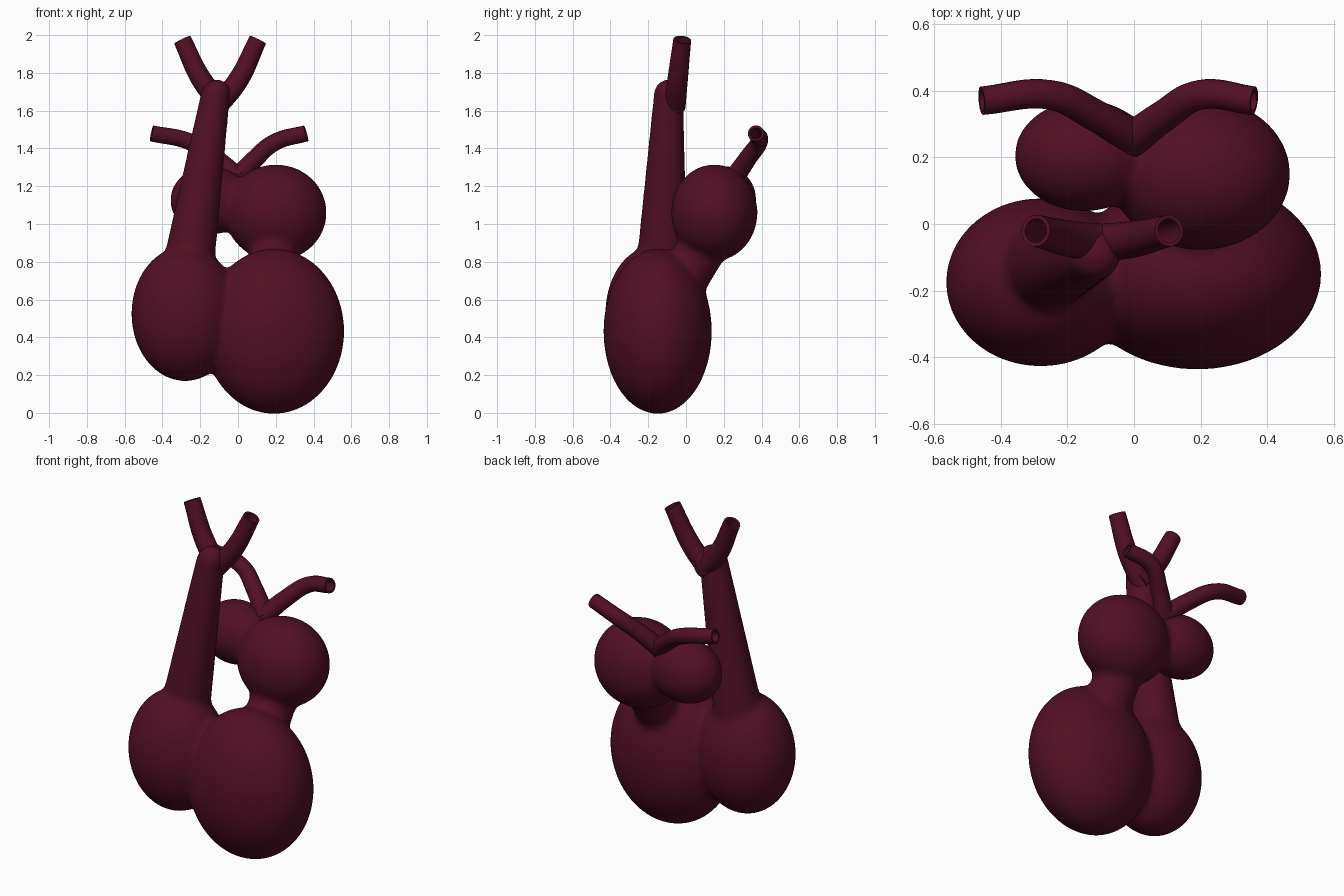
import bpy, bmesh, math
from mathutils import Vector, Matrix

cube = bpy.data.objects.get("Cube")
if cube:
    bpy.data.objects.remove(cube)

# Single dark red material
flesh = bpy.data.materials.new("dark_red_flesh")
flesh.use_nodes = True
COLOUR = (0.085, 0.005, 0.018, 1)
flesh.diffuse_color = COLOUR
flesh.node_tree.nodes["Principled BSDF"].inputs["Base Color"].default_value = COLOUR


def activate(ob):
    bpy.ops.object.select_all(action="DESELECT")
    ob.select_set(True)
    bpy.context.view_layer.objects.active = ob


def ellipsoid(bm, centre, radii):
    matrix = Matrix.Translation(centre) @ Matrix.Diagonal((*radii, 1))
    bmesh.ops.create_uvsphere(bm, u_segments=64, v_segments=32, radius=1, matrix=matrix)


def taper(bm, start, end, r1, r2):
    start, end = Vector(start), Vector(end)
    axis = end - start
    turn = axis.to_track_quat("Z", "Y").to_matrix().to_4x4()
    bmesh.ops.create_cone(bm, cap_ends=True, segments=48, radius1=r1, radius2=r2,
                          depth=axis.length,
                          matrix=Matrix.Translation((start + end) / 2) @ turn)


# Chambers, neck and trunk, fused with soft fillets
bm = bmesh.new()
ellipsoid(bm, (0.19, -0.15, 0.432), (0.373, 0.287, 0.438))    # left ventricle
ellipsoid(bm, (-0.28, -0.175, 0.525), (0.285, 0.253, 0.358))  # right ventricle
ellipsoid(bm, (0.2, 0.15, 1.06), (0.27, 0.229, 0.256))        # left atrium
ellipsoid(bm, (-0.15, 0.205, 1.125), (0.21, 0.168, 0.183))    # right atrium
taper(bm, (0.18, -0.06, 0.63), (0.19, 0.12, 0.93), 0.13, 0.13)
taper(bm, (-0.275, -0.13, 0.7), (-0.115, -0.092, 1.71), 0.142, 0.077)
ellipsoid(bm, (-0.112, -0.092, 1.7), (0.075, 0.075, 0.068))
mesh = bpy.data.meshes.new("heart_body")
bm.to_mesh(mesh)
bm.free()
body = bpy.data.objects.new("heart_body", mesh)
bpy.context.collection.objects.link(body)
body.data.materials.append(flesh)
activate(body)
remesh = body.modifiers.new("fuse", "REMESH")
remesh.mode = "VOXEL"
remesh.voxel_size = 0.014
remesh.use_smooth_shade = True
smooth = body.modifiers.new("fillet", "SMOOTH")
smooth.factor = 0.5
smooth.iterations = 22
for name in ("fuse", "fillet"):
    bpy.ops.object.modifier_apply(modifier=name)
bpy.ops.object.shade_smooth()


# Hollow vessels swept along curves
def vessel(name, points, radii, wall=0.012):
    curve = bpy.data.curves.new(name, "CURVE")
    curve.dimensions = "3D"
    curve.bevel_depth = 1
    curve.bevel_resolution = 6
    curve.resolution_u = 10
    spline = curve.splines.new("BEZIER")
    spline.bezier_points.add(len(points) - 1)
    for bp, co, r in zip(spline.bezier_points, points, radii):
        bp.co, bp.radius = co, r
        bp.handle_left_type = bp.handle_right_type = "AUTO"
    ob = bpy.data.objects.new(name, curve)
    bpy.context.collection.objects.link(ob)
    activate(ob)
    bpy.ops.object.convert(target="MESH")
    ob = bpy.context.object
    bm = bmesh.new()
    bm.from_mesh(ob.data)
    bmesh.ops.remove_doubles(bm, verts=bm.verts, dist=0.0001)
    bmesh.ops.recalc_face_normals(bm, faces=bm.faces)
    bm.to_mesh(ob.data)
    bm.free()
    ob.data.materials.clear()
    ob.data.materials.append(flesh)
    shell = ob.modifiers.new("wall", "SOLIDIFY")
    shell.thickness = wall
    shell.offset = -1
    bpy.ops.object.modifier_apply(modifier="wall")
    bpy.ops.object.shade_smooth_by_angle(angle=math.radians(40))


for side, label in ((-1, "right"), (1, "left")):
    # Forked arteries on top of the trunk
    mid = -0.095
    vessel(label + "_artery",
           [(mid - side * 0.02, -0.06, 1.62), (mid + side * 0.095, -0.045, 1.76),
            (mid + side * 0.2, -0.02, 1.975)],
           [0.058, 0.055, 0.048])

    # Veins spreading behind the atria
    reach = 1.0 if side > 0 else 1.27
    vessel(label + "_vein",
           [(-side * 0.01, 0.25, 1.235), (side * 0.09 * reach, 0.325, 1.345),
            (side * 0.2 * reach, 0.388, 1.435), (side * 0.36 * reach, 0.37, 1.48)],
           [0.053, 0.048, 0.045, 0.043])
